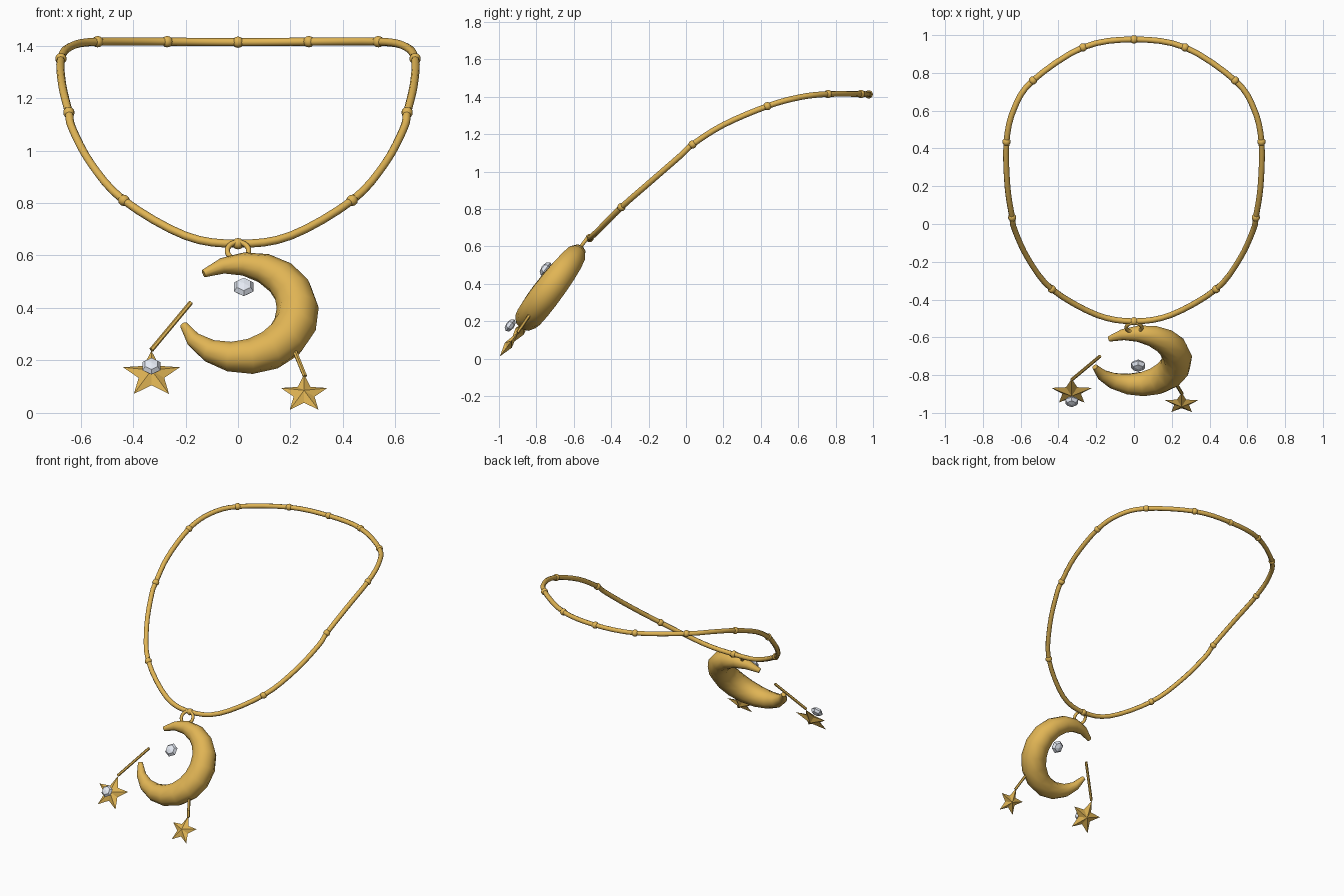
import bpy, bmesh, math
from mathutils import Vector, Matrix

if "Cube" in bpy.data.objects:
    bpy.data.objects.remove(bpy.data.objects["Cube"])

# Pendant plane: X across, U up along the tilt, N out of the front
X, U, N = Vector((1, 0, 0)), Vector((0, 0.603, 0.798)), Vector((0, -0.798, 0.603))


def material(name, color):
    m = bpy.data.materials.new(name)
    m.diffuse_color = color
    m.use_nodes = True
    m.node_tree.nodes["Principled BSDF"].inputs["Base Color"].default_value = m.diffuse_color
    return m


GOLD = material("gold", (0.75, 0.46, 0.09, 1))
CRYSTAL = material("crystal", (0.78, 0.82, 0.9, 1))


def add(name, mesh, mat, smooth=None):
    ob = bpy.data.objects.new(name, mesh)
    bpy.context.collection.objects.link(ob)
    mesh.materials.clear()
    mesh.materials.append(mat)
    bpy.ops.object.select_all(action='DESELECT')
    ob.select_set(True)
    bpy.context.view_layer.objects.active = ob
    if smooth is None:
        bpy.ops.object.shade_flat()
    else:
        bpy.ops.object.shade_smooth_by_angle(angle=math.radians(smooth))
    return ob


def tube(name, pts, radii, cyclic=False, res=2, smooth=50):
    cu = bpy.data.curves.new(name + "_path", 'CURVE')
    cu.dimensions = '3D'
    cu.bevel_depth = 1.0
    cu.bevel_resolution = res
    cu.use_fill_caps = not cyclic
    sp = cu.splines.new('POLY')
    sp.points.add(len(pts) - 1)
    for p, co, r in zip(sp.points, pts, radii):
        p.co = (*co, 1)
        p.radius = r
    sp.use_cyclic_u = cyclic
    tmp = bpy.data.objects.new(name + "_tmp", cu)
    bpy.context.collection.objects.link(tmp)
    bpy.context.view_layer.update()
    mesh = bpy.data.meshes.new_from_object(
        tmp.evaluated_get(bpy.context.evaluated_depsgraph_get()))
    bpy.data.objects.remove(tmp)
    return add(name, mesh, GOLD, smooth)


def ball(name, center, size, seg, rings, mat, smooth=None):
    bm = bmesh.new()
    bmesh.ops.create_uvsphere(bm, u_segments=seg, v_segments=rings, radius=1)
    rot = Matrix((X, U, N)).transposed().to_4x4()
    bm.transform(Matrix.Translation(center) @ rot @ Matrix.Diagonal((*size, 1)))
    mesh = bpy.data.meshes.new(name)
    bm.to_mesh(mesh)
    bm.free()
    return add(name, mesh, mat, smooth)


def star(name, center, radius, depth):
    c = Vector(center)
    bm = bmesh.new()
    rim = []
    for i in range(10):
        a = math.pi / 2 + i * math.pi / 5
        r = radius if i % 2 == 0 else radius * 0.45
        rim.append(bm.verts.new(c + X * r * math.cos(a) + U * r * math.sin(a)))
    front, back = bm.verts.new(c + N * depth), bm.verts.new(c - N * depth)
    for i in range(10):
        p, q = rim[i], rim[(i + 1) % 10]
        bm.faces.new((p, q, front))
        bm.faces.new((q, p, back))
    mesh = bpy.data.meshes.new(name)
    bm.to_mesh(mesh)
    bm.free()
    return add(name, mesh, GOLD)


# Necklace band: half path mirrored, then interpolated smoothly
half = [(0, -0.515, 0.645), (0.2, -0.48, 0.675), (0.435, -0.345, 0.81),
        (0.56, -0.185, 0.95), (0.632, -0.03, 1.085), (0.645, 0.035, 1.145),
        (0.67, 0.2, 1.25), (0.675, 0.435, 1.35), (0.635, 0.61, 1.398),
        (0.535, 0.76, 1.415), (0.27, 0.935, 1.415), (0, 0.977, 1.413)]
loop = [Vector(p) for p in half]
loop += [Vector((-p[0], p[1], p[2])) for p in half[-2:0:-1]]
path = []
for i in range(len(loop)):
    a, b, c, d = (loop[(i + k) % len(loop)] for k in (-1, 0, 1, 2))
    for t in (0, 0.25, 0.5, 0.75):
        path.append(0.5 * (2 * b + (c - a) * t + (2 * a - 5 * b + 4 * c - d) * t * t
                           + (3 * b - a - 3 * c + d) * t ** 3))
tube("necklace_band", path, [0.0155] * len(path), cyclic=True)

# Beads along the band
for n, i in enumerate((0, 2, 5, 7, 9, 10, 11)):
    p = Vector(half[i])
    for s in ((1,) if p.x == 0 else (1, -1)):
        ball(f"bead_{n}_{'right' if s > 0 else 'left'}", (p.x * s, p.y, p.z),
             (0.022,) * 3, 10, 8, GOLD, 50)

# Hanging ring
ring_c = Vector((0, -0.548, 0.618))
ring = [ring_c + 0.041 * (X * math.cos(k * math.pi / 10) + U * math.sin(k * math.pi / 10))
        for k in range(20)]
tube("hanging_ring", ring, [0.01] * 20, cyclic=True)

# Crescent moon: tapered arc opening to the left
moon_c, count = Vector((0.005, -0.715, 0.39)), 15
pts, radii = [], []
for k in range(count):
    t = k / (count - 1)
    a = math.radians(198 + t * 289.6)
    pts.append(moon_c + 0.223 * (X * math.cos(a) + U * math.sin(a)))
    radii.append(0.015 + 0.067 * math.sin(math.pi * t))
tube("crescent_moon", pts, radii, res=3, smooth=60)

# Stars with their stems
star("large_star", (-0.33, -0.889, 0.146), 0.114, 0.028)
star("small_star", (0.252, -0.95, 0.072), 0.093, 0.023)
tube("large_star_stem", [(-0.33, -0.825, 0.24), (-0.18, -0.7, 0.42)], [0.009] * 2, res=1)
tube("small_star_stem", [(0.255, -0.9, 0.14), (0.21, -0.825, 0.25)], [0.009] * 2, res=1)

# Six-sided crystals
ball("moon_crystal", (0.022, -0.75, 0.48), (0.043, 0.043, 0.025), 6, 4, CRYSTAL)
ball("star_crystal", (-0.33, -0.94, 0.178), (0.039, 0.039, 0.023), 6, 4, CRYSTAL)
